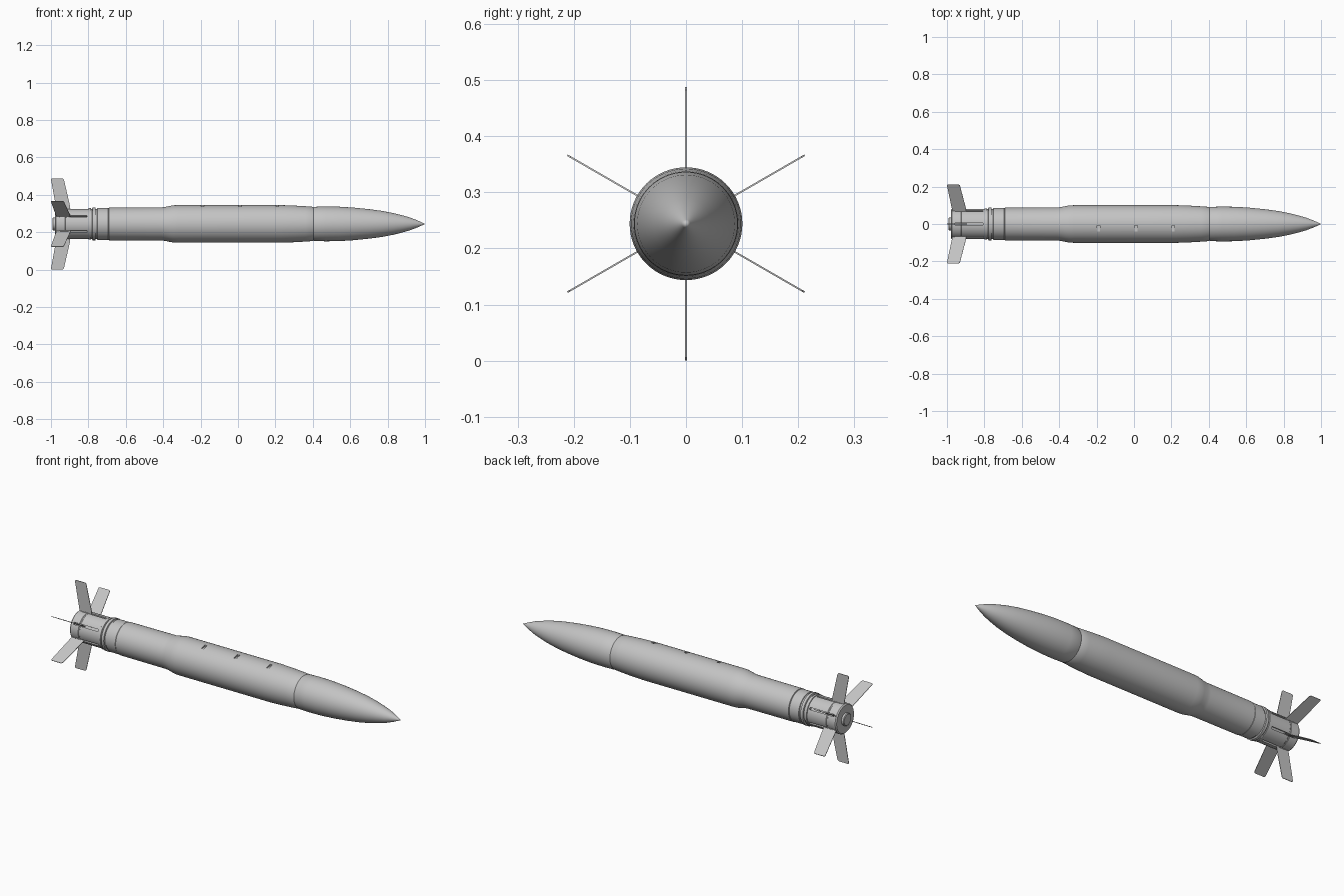
import bpy, bmesh
from math import sin, cos, pi, radians
from mathutils import Matrix, Vector

if "Cube" in bpy.data.objects:
    bpy.data.objects.remove(bpy.data.objects["Cube"])

AXIS_Z = 0.244
SIDES = 64
FIN_ANGLES = [radians(30 + 60 * i) for i in range(6)]

grey = bpy.data.materials.new("light_grey_metal")
grey.use_nodes = True
grey.diffuse_color = (0.55, 0.55, 0.55, 1)
grey.node_tree.nodes["Principled BSDF"].inputs["Base Color"].default_value = (0.55, 0.55, 0.55, 1)


def make_object(name, bm):
    bmesh.ops.recalc_face_normals(bm, faces=bm.faces)
    mesh = bpy.data.meshes.new(name)
    bm.to_mesh(mesh)
    bm.free()
    mesh.materials.append(grey)
    obj = bpy.data.objects.new(name, mesh)
    bpy.context.collection.objects.link(obj)
    return obj


def smooth(obj):
    bpy.ops.object.select_all(action='DESELECT')
    obj.select_set(True)
    bpy.context.view_layer.objects.active = obj
    bpy.ops.object.shade_smooth_by_angle(angle=radians(30))


def lathe(name, profile):
    """Closed solid of revolution along x from (x, radius) points."""
    bm = bmesh.new()
    rings = []
    for x, r in profile:
        if r == 0:
            rings.append([bm.verts.new((x, 0, AXIS_Z))])
        else:
            rings.append([bm.verts.new((x, r * cos(2 * pi * i / SIDES),
                                        AXIS_Z + r * sin(2 * pi * i / SIDES)))
                          for i in range(SIDES)])
    for a, b in zip(rings, rings[1:]):
        for i in range(SIDES):
            j = (i + 1) % SIDES
            if len(b) == 1:
                bm.faces.new((a[i], a[j], b[0]))
            else:
                bm.faces.new((a[i], a[j], b[j], b[i]))
    for ring in (rings[0], rings[-1]):
        if len(ring) > 1:
            bm.faces.new(ring)
    return make_object(name, bm)


def add_box(bm, centre, size, angle=0):
    """Box placed in (x, radial, tangent) space, turned around the body axis."""
    m = (Matrix.Translation((0, 0, AXIS_Z)) @ Matrix.Rotation(angle, 4, 'X')
         @ Matrix.Translation(centre) @ Matrix.Diagonal(Vector((*size, 1))))
    bmesh.ops.create_cube(bm, size=1, matrix=m)


def cut(obj, bm):
    """Subtract the cutter mesh and bake the result."""
    cutter = make_object("cutter", bm)
    cutter.hide_render = True
    mod = obj.modifiers.new("cut", 'BOOLEAN')
    mod.operation = 'DIFFERENCE'
    mod.solver = 'EXACT'
    mod.object = cutter
    bpy.ops.object.select_all(action='DESELECT')
    obj.select_set(True)
    bpy.context.view_layer.objects.active = obj
    bpy.ops.object.modifier_apply(modifier=mod.name)
    bpy.data.objects.remove(cutter)


# Pointed nose
nose = lathe("nose_cone", [
    (0.405, 0.089), (0.41, 0.0915), (0.47, 0.093), (0.54, 0.092), (0.62, 0.087),
    (0.70, 0.079), (0.77, 0.0695), (0.83, 0.058), (0.88, 0.0455), (0.92, 0.034),
    (0.96, 0.0185), (0.985, 0.0075), (1.0, 0)])
smooth(nose)

# Main body, with its swollen middle
body = lathe("main_body", [
    (-0.692, 0.084), (-0.69, 0.0875), (-0.41, 0.0885), (-0.39, 0.0905),
    (-0.365, 0.096), (-0.345, 0.0995), (-0.32, 0.1005), (0.23, 0.1005),
    (0.30, 0.098), (0.36, 0.0945), (0.40, 0.0915), (0.405, 0.089)])

# Three small slots along the upper front side
slots = bmesh.new()
for x in (-0.19, 0.01, 0.21):
    add_box(slots, (x, -0.024, 0.1), (0.015, 0.032, 0.02))
cut(body, slots)
smooth(body)

# Sealing bands behind the body
bands = lathe("rear_bands", [
    (-0.80, 0.078), (-0.798, 0.084), (-0.787, 0.084), (-0.785, 0.080),
    (-0.780, 0.080), (-0.778, 0.0875), (-0.763, 0.0875), (-0.761, 0.081),
    (-0.753, 0.081), (-0.751, 0.0855), (-0.694, 0.0855), (-0.692, 0.084)])
smooth(bands)

# Tail section with one lengthwise slot for each fin
tail = lathe("tail_section", [
    (-0.978, 0.076), (-0.972, 0.081), (-0.925, 0.081), (-0.923, 0.0795),
    (-0.918, 0.0795), (-0.916, 0.081), (-0.80, 0.081)])
fin_slots = bmesh.new()
for a in FIN_ANGLES:
    add_box(fin_slots, (-0.883, 0.085, 0), (0.15, 0.04, 0.011), a)
cut(tail, fin_slots)
smooth(tail)

# Round plug on the rear face
plug = lathe("rear_plug", [
    (-0.992, 0.03), (-0.989, 0.034), (-0.976, 0.034)])
smooth(plug)

# Six swept-back fins with clipped tip corners
FIN_OUTLINE = [(-0.968, 0.06), (-0.895, 0.06), (-0.898, 0.095), (-0.931, 0.238),
               (-0.938, 0.244), (-0.995, 0.244), (-1.0, 0.239), (-0.972, 0.085)]
for n, a in enumerate(FIN_ANGLES):
    bm = bmesh.new()
    face = bm.faces.new([bm.verts.new((x, r, -0.0015)) for x, r in FIN_OUTLINE])
    top = bmesh.ops.extrude_face_region(bm, geom=[face])["geom"]
    bmesh.ops.translate(bm, vec=(0, 0, 0.003),
                        verts=[v for v in top if isinstance(v, bmesh.types.BMVert)])
    # Hinge block holding the fin root
    bmesh.ops.create_cube(bm, size=1, matrix=Matrix.Translation((-0.93, 0.072, 0))
                          @ Matrix.Diagonal((0.045, 0.02, 0.007, 1)))
    bm.transform(Matrix.Translation((0, 0, AXIS_Z)) @ Matrix.Rotation(a, 4, 'X'))
    make_object(f"tail_fin_{n + 1}", bm)
